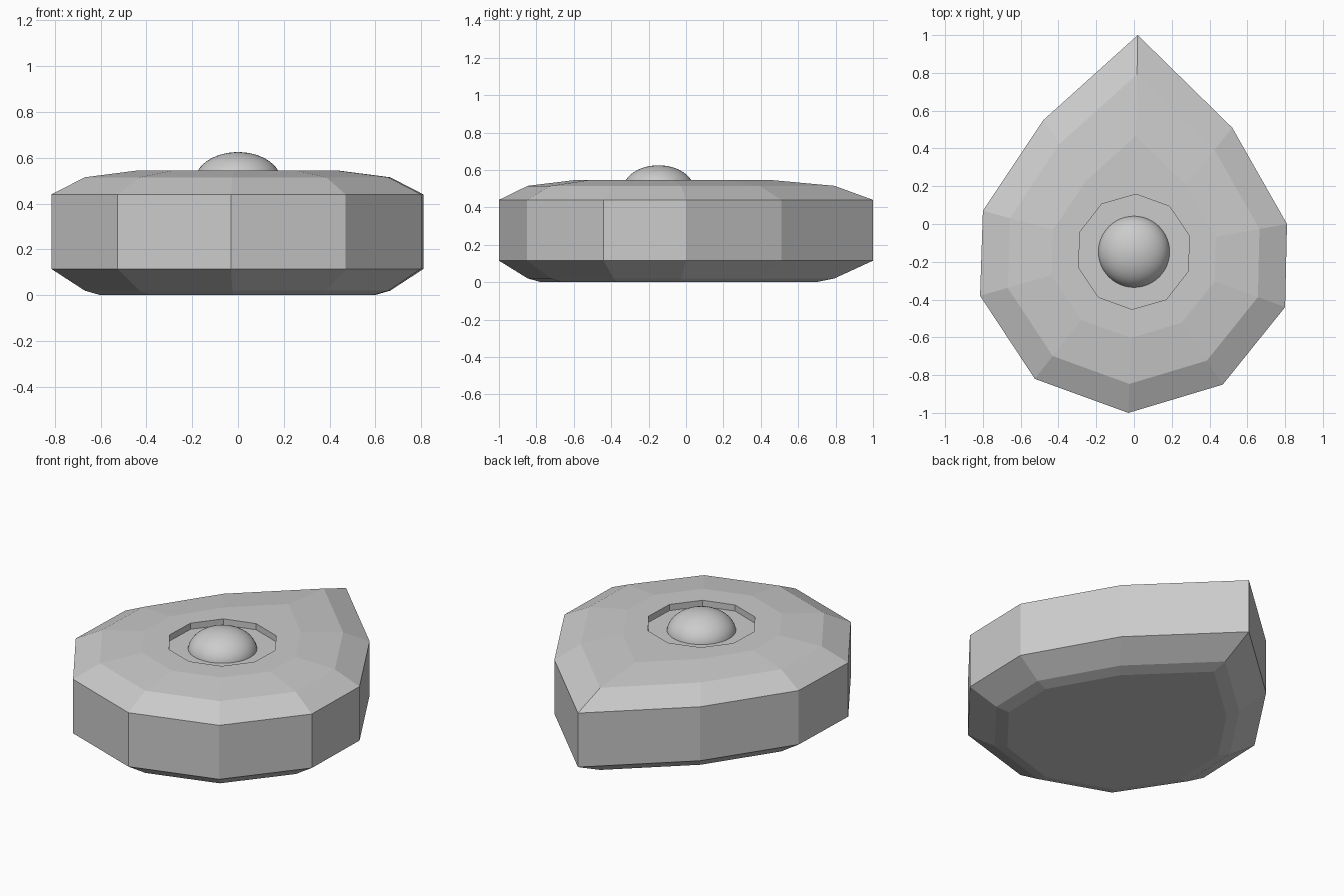
import bpy, bmesh
from math import sin, cos, radians
from mathutils import Vector

cube = bpy.data.objects.get("Cube")
if cube:
    bpy.data.objects.remove(cube, do_unlink=True)

CENTRE = Vector((0, -0.147))

# Ten-sided teardrop outline, clockwise from the pointed tip
OUTLINE = [Vector(p) for p in (
    (0.02, 1.0), (0.52, 0.51), (0.81, 0.0), (0.8, -0.44), (0.47, -0.85),
    (-0.03, -1.0), (-0.525, -0.82), (-0.815, -0.38), (-0.8, 0.07), (-0.48, 0.55))]


def make_material(name, rgb):
    mat = bpy.data.materials.new(name)
    mat.use_nodes = True
    mat.diffuse_color = (*rgb, 1)
    mat.node_tree.nodes["Principled BSDF"].inputs["Base Color"].default_value = (*rgb, 1)
    return mat


def outline_ring(scale, z):
    return [(*(CENTRE + (p - CENTRE) * scale), z) for p in OUTLINE]


def round_ring(radius, z):
    angles = [radians(88 - 36 * i) for i in range(len(OUTLINE))]
    return [(CENTRE.x + radius * cos(a), CENTRE.y + radius * sin(a), z) for a in angles]


grey = make_material("light grey", (0.6, 0.6, 0.6))

# Faceted body: stacked rings from the underside up to the recess floor
rings = [outline_ring(s, z) for s, z in (
    (0.735, 0), (0.82, 0.02), (1, 0.115), (1, 0.44), (0.82, 0.515), (0.535, 0.545))]
rings += [round_ring(0.305, 0.545), round_ring(0.305, 0.508)]

bm = bmesh.new()
loops = [[bm.verts.new(co) for co in ring] for ring in rings]
for low, high in zip(loops, loops[1:]):
    for i in range(len(low)):
        j = (i + 1) % len(low)
        bm.faces.new((low[i], low[j], high[j], high[i]))
bm.faces.new(loops[0])
bm.faces.new(loops[-1])
bmesh.ops.recalc_face_normals(bm, faces=bm.faces)
mesh = bpy.data.meshes.new("body")
bm.to_mesh(mesh)
bm.free()
mesh.materials.append(grey)
body = bpy.data.objects.new("body", mesh)
bpy.context.collection.objects.link(body)

# Smooth flattened dome sitting in the recess
bpy.ops.mesh.primitive_uv_sphere_add(segments=48, ring_count=24, radius=1,
                                     location=(*CENTRE, 0.494))
dome = bpy.context.object
dome.name = "dome"
dome.scale = (0.19, 0.19, 0.131)
bpy.ops.object.transform_apply(location=False, rotation=False, scale=True)
bpy.ops.object.shade_smooth()
dome.data.materials.append(grey)
